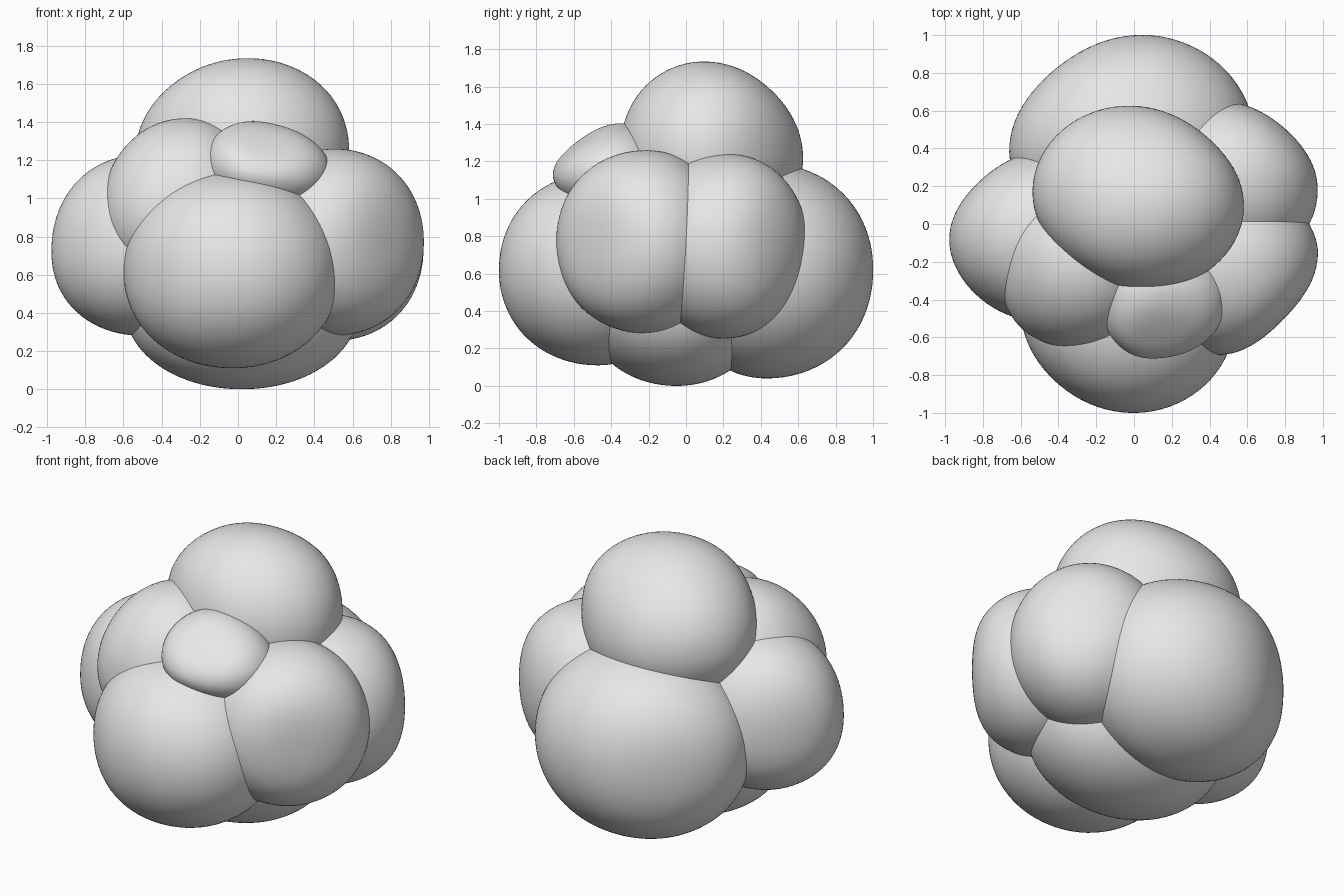
import bpy
import bmesh
from mathutils import Vector

cube = bpy.data.objects.get("Cube")
if cube:
    bpy.data.objects.remove(cube, do_unlink=True)

# Single plain colour
grey = bpy.data.materials.new("light_grey")
grey.use_nodes = True
grey.diffuse_color = (0.8, 0.8, 0.8, 1)
grey.node_tree.nodes["Principled BSDF"].inputs["Base Color"].default_value = (0.8, 0.8, 0.8, 1)

FULLNESS = 2.06  # a little plumper than an ellipsoid


def lump(name, centre, low, high, dents=()):
    """Rounded lump reaching 'low' and 'high' from its centre on each axis.
    Each dent is (direction, depth): the side facing it is softly pressed in."""
    bm = bmesh.new()
    bmesh.ops.create_icosphere(bm, subdivisions=5, radius=1)
    for v in bm.verts:
        d = v.co.normalized()
        unit = d / sum(abs(c) ** FULLNESS for c in d) ** (1 / FULLNESS)
        v.co = Vector(centre) + Vector(
            c * (h if c > 0 else l) for c, l, h in zip(unit, low, high))
        for direction, depth in dents:
            n = Vector(direction).normalized()
            v.co -= n * depth * max(0, d.dot(n)) ** 4
    for f in bm.faces:
        f.smooth = True
    mesh = bpy.data.meshes.new(name)
    bm.to_mesh(mesh)
    bm.free()
    mesh.materials.append(grey)
    obj = bpy.data.objects.new(name, mesh)
    bpy.context.collection.objects.link(obj)
    return obj


# Large lumps on top, back, front and underside
lump("top_lump", (0.02, 0.13, 1.25), (0.57, 0.49, 0.45), (0.57, 0.51, 0.495),
     [((1, 1, 0), 0.05), ((-1, -1, 0), 0.05), ((-1, 0, 1), 0.03), ((0, 1, 1), 0.04)])
lump("back_lump", (-0.01, 0.43, 0.62), (0.66, 0.50, 0.58), (0.65, 0.58, 0.57),
     [((-1, 1, 0), 0.06)])
lump("front_lump", (-0.03, -0.47, 0.62), (0.575, 0.535, 0.51), (0.57, 0.45, 0.52),
     [((-1, -1, 0), 0.03)])
lump("bottom_lump", (0.02, -0.05, 0.45), (0.62, 0.50, 0.45), (0.62, 0.48, 0.45))

# Pair of lumps on the left side
lump("left_front_lump", (0.50, -0.21, 0.77), (0.45, 0.495, 0.49), (0.485, 0.43, 0.49),
     [((1, -1, 0), 0.08)])
lump("left_back_lump", (0.50, 0.22, 0.74), (0.45, 0.47, 0.49), (0.48, 0.44, 0.50),
     [((1, 1, 0), 0.05), ((0, 1, -1), 0.02)])

# Pair of softly merged lumps on the right side
lump("right_outer_lump", (-0.50, -0.06, 0.72), (0.49, 0.46, 0.44), (0.45, 0.455, 0.51),
     [((-1, -1, 0), 0.02), ((-1, 1, 0), 0.05)])
lump("right_upper_lump", (-0.27, -0.20, 0.92), (0.44, 0.45, 0.45), (0.42, 0.40, 0.50),
     [((-1, -1, 0), -0.03)])

# Small lump tucked above the front, drooping towards the left
small = lump("small_lump", (0, 0, 0), (0.28, 0.33, 0.22), (0.39, 0.28, 0.25),
             [((0, -1, 1), 0.06)])
small.location = (0.10, -0.39, 1.16)
small.rotation_euler.y = 0.15
